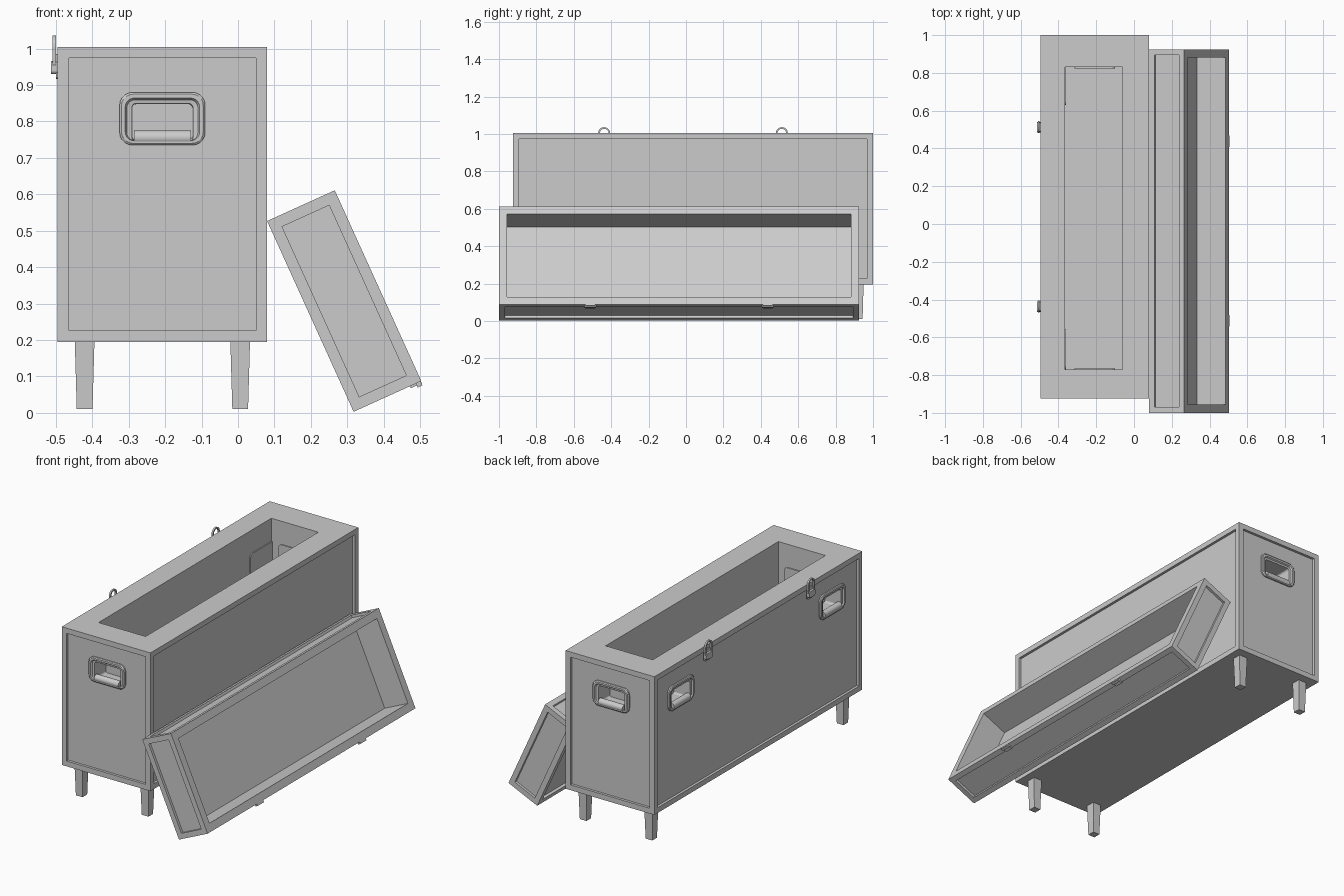
import bpy, bmesh, math
from mathutils import Matrix, Vector

if "Cube" in bpy.data.objects:
    bpy.data.objects.remove(bpy.data.objects["Cube"])

X0, X1, Y0, Y1, Z0, Z1 = -0.495, 0.08, -0.925, 1.0, 0.195, 1.005
CX, CY = (X0 + X1) / 2, (Y0 + Y1) / 2
REC, FRAME = 0.015, 0.044


def finish(bm, name, mat=Matrix()):
    bmesh.ops.recalc_face_normals(bm, faces=bm.faces)
    me = bpy.data.meshes.new(name)
    bm.to_mesh(me)
    bm.free()
    ob = bpy.data.objects.new(name, me)
    ob.matrix_world = mat
    bpy.context.collection.objects.link(ob)
    return ob


def box(bm, lo, hi, taper=1.0):
    vs = bmesh.ops.create_cube(bm, size=1)["verts"]
    for v in vs:
        k = taper if v.co.z < 0 else 1
        v.co = Vector([(a + b) / 2 + c * (b - a) * (k if i < 2 else 1)
                       for i, (a, b, c) in enumerate(zip(lo, hi, v.co))])


def panel_case(lo, hi, opening, depth, panel_bottom):
    """Box with framed, recessed panels and a cavity sunk into the top."""
    bm = bmesh.new()
    box(bm, lo, hi)
    bm.normal_update()
    top = [f for f in bm.faces if f.normal.z > 0.9]
    sides = [f for f in bm.faces if f.normal.z < (0.5 if panel_bottom else 2)
             and (panel_bottom or abs(f.normal.z) < 0.5)]
    bmesh.ops.inset_individual(bm, faces=sides, thickness=FRAME)
    bmesh.ops.inset_individual(bm, faces=sides, thickness=0, depth=-REC)
    bmesh.ops.inset_individual(bm, faces=top, thickness=0.04)
    (ox0, oy0), (ox1, oy1) = opening
    c = top[0].calc_center_median()
    for v in top[0].verts:
        v.co.x = ox0 if v.co.x < c.x else ox1
        v.co.y = oy0 if v.co.y < c.y else oy1
    bmesh.ops.inset_individual(bm, faces=top, thickness=0, depth=-depth)
    return bm


def loft(bm, rings, close=False, n=5):
    """Rounded-rectangle rings (w, h, radius, y, z offset) joined by quads."""
    loops = []
    for w, h, r, y, dz in rings:
        ring = []
        for q, (sx, sz) in enumerate(((1, 1), (-1, 1), (-1, -1), (1, -1))):
            for i in range(n + 1):
                a = math.pi / 2 * (q + i / n)
                ring.append(bm.verts.new((sx * (w / 2 - r) + r * math.cos(a), y,
                                          dz + sz * (h / 2 - r) + r * math.sin(a))))
        loops.append(ring)
    for a, b in zip(loops, loops[1:] + (loops[:1] if close else [])):
        m = len(a)
        for i in range(m):
            bm.faces.new((a[i], a[(i + 1) % m], b[(i + 1) % m], b[i]))
    return loops


def prism(bm, w, h, r, y0, y1, dz=0):
    a, b = loft(bm, [(w, h, r, y0, dz), (w, h, r, y1, dz)])
    bm.faces.new(a)
    bm.faces.new(b)


# Main case
case = finish(panel_case((X0, Y0, Z0), (X1, Y1, Z1), ((-0.365, -0.77), (-0.06, 0.83)),
                         0.70, False), "case_body")

# Recessed handles: location, heading, wall thickness behind the panel
HZ = 0.8075
spots = [(CX, Y0 + REC, 0, 0.140), (CX, Y1 - REC, 180, 0.155),
         (X0 + REC, CY + 0.70, -90, 0.115), (X0 + REC, CY - 0.70, -90, 0.115)]
cut = bmesh.new()
for i, (x, y, deg, wall) in enumerate(spots):
    mat = Matrix.Translation((x, y, HZ)) @ Matrix.Rotation(math.radians(deg), 4, 'Z')
    part = bmesh.new()
    prism(part, 0.195, 0.122, 0.02, -0.05, 0.105, -0.005)
    part.transform(mat)
    tmp = bpy.data.meshes.new("tmp")
    part.to_mesh(tmp)
    part.free()
    cut.from_mesh(tmp)
    bpy.data.meshes.remove(tmp)

    dish = bmesh.new()
    rings = loft(dish, [(.235, .145, .035, .002, 0), (.235, .145, .035, -.008, 0),
                        (.225, .135, .032, -.012, 0), (.205, .118, .026, -.012, -.002),
                        (.195, .112, .022, -.004, -.004), (.168, .104, .012, -.002, -.01),
                        (.164, .100, .010, .1, -.01)])
    dish.faces.new(rings[-1])
    bmesh.ops.recalc_face_normals(dish, faces=dish.faces)
    finish(dish, f"handle_dish_{i}", mat)

    back = bmesh.new()
    prism(back, 0.215, 0.125, 0.022, wall - 0.008, wall + 0.006)
    finish(back, f"handle_back_plate_{i}", mat)

    grip = bmesh.new()
    bmesh.ops.create_cone(grip, cap_ends=True, segments=24, radius1=.02, radius2=.02, depth=.156,
                          matrix=Matrix.Translation((0, .005, -.052)) @ Matrix.Rotation(math.pi / 2, 4, 'Y'))
    for f in grip.faces:
        f.smooth = len(f.verts) == 4
    finish(grip, f"handle_grip_{i}", mat)

cutter = finish(cut, "handle_cutter")
cutter.hide_render = True
cutter.hide_set(True)
mod = case.modifiers.new("handle_holes", 'BOOLEAN')
mod.operation, mod.solver, mod.object = 'DIFFERENCE', 'EXACT', cutter

# Tapered legs
for i, x in enumerate((-0.421, 0.006)):
    for j, y in enumerate((CY - 0.885, CY + 0.885)):
        bm = bmesh.new()
        box(bm, (x - .027, y - .027, .01), (x + .027, y + .027, Z0 + .002), 0.8)
        finish(bm, f"leg_{i}_{j}")

# Latches on the left side: base plate, raised lever and wire loop
for i, y in enumerate((CY - 0.475, CY + 0.475)):
    mat = Matrix.Translation((X0, y, 0)) @ Matrix.Rotation(-math.pi / 2, 4, 'Z')
    bm = bmesh.new()
    prism(bm, .05, .068, .008, .004, -.005, .951)
    prism(bm, .056, .036, .010, 0, -.018, .948)
    finish(bm, f"latch_plate_{i}", mat)
    bm = bmesh.new()
    loft(bm, [(.064, .1, .031, -.004, .986), (.064, .1, .031, -.014, .986),
              (.046, .082, .022, -.014, .986), (.046, .082, .022, -.004, .986)], True)
    finish(bm, f"latch_loop_{i}", mat)

# Leaning lid, open side facing outward
W, D, L = 0.575 / 2, 0.204 / 2, (Y1 - Y0) / 2
lid_mat = Matrix.Translation((0.2915, -CY, 0.307)) @ Matrix.Rotation(math.radians(65.6), 4, 'Y')
finish(panel_case((-W, -L, -D), (W, L, D), ((-W + FRAME, -L + FRAME), (W - FRAME, L - FRAME)),
                  0.165, True), "lid", lid_mat)

# Catches on the lid rim
for i, y in enumerate((-0.475, 0.475)):
    bm = bmesh.new()
    box(bm, (W - .004, y - .025, .068), (W + .006, y + .025, .101))
    box(bm, (W, y - .03, .086), (W + .012, y + .03, .1))
    finish(bm, f"lid_catch_{i}", lid_mat)
